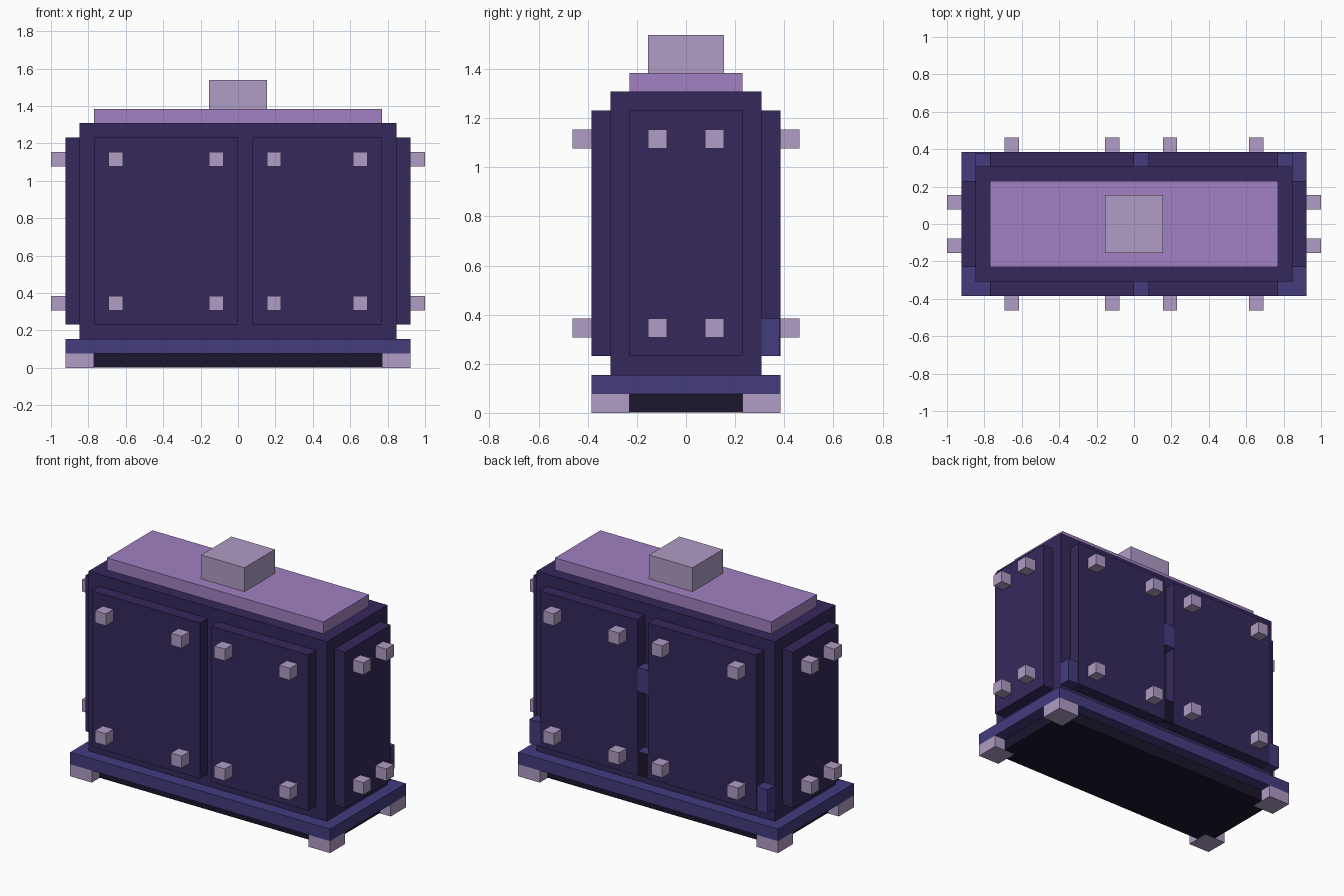
import bpy

if "Cube" in bpy.data.objects:
    bpy.data.objects.remove(bpy.data.objects["Cube"])

U = 1 / 13      # the model sits on a grid of 26 x 12 x 20 units
EPS = 0.03      # tiny inset (in units) that keeps flush faces from flickering


def material(name, rgb):
    m = bpy.data.materials.new(name)
    m.diffuse_color = [(c / 255) ** 2.2 for c in rgb] + [1]
    m.use_nodes = True
    m.node_tree.nodes["Principled BSDF"].inputs["Base Color"].default_value = m.diffuse_color
    return m


BODY = material("dark_purple", (56, 45, 92))
TRIM = material("blue_purple", (69, 62, 125))
BLACK = material("near_black", (33, 27, 48))
LID = material("lilac", (160, 128, 192))
METAL = material("pale_lilac", (174, 155, 195))


def box(name, x, y, z, mat):
    """Box from (low, high) ranges given in grid units."""
    size = [(b - a) * U for a, b in (x, y, z)]
    centre = [(a + b) / 2 * U for a, b in (x, y, z)]
    bpy.ops.mesh.primitive_cube_add(size=1, location=centre)
    ob = bpy.context.object
    ob.name = name
    ob.scale = size
    bpy.ops.object.transform_apply(location=False, rotation=False, scale=True)
    ob.data.materials.append(mat)
    return ob


def span(a, b, sign):
    """Range a..b, mirrored when sign is negative."""
    return (a, b) if sign > 0 else (-b, -a)


# Core stack: plinth, skirt, cabinet, lid and top cap
box("plinth", (-11, 11), (-4, 4), (EPS, 1), BLACK)
box("skirt", (-12, 12), (-5, 5), (1, 2), TRIM)
box("cabinet", (-11, 11), (-4, 4), (2, 17), BODY)
box("lid", (-10, 10), (-3, 3), (17, 18), LID)
box("top_cap", (-2, 2), (-2, 2), (18, 20), METAL)

# Corner feet
for sx in (-1, 1):
    for sy in (-1, 1):
        box("foot", span(10, 12, sx), span(3, 5, sy), (0, 1), METAL)

# Front and back panels with their bolts
for side, s in (("front", -1), ("back", 1)):
    for x in ((-10, 0), (1, 10)):
        box(side + "_panel", x, span(4, 5, s), (3, 16), BODY)
    for x in (-9, -2, 2, 8):
        for z in (4, 14):
            box(side + "_bolt", (x, x + 1), span(5, 6, s), (z, z + 1), METAL)

# End panels with their bolts
for side, s in (("left", -1), ("right", 1)):
    box(side + "_panel", span(11, 12, s), (-3, 3), (3, 16), BODY)
    for y in (-2, 1):
        for z in (4, 14):
            box(side + "_bolt", span(12, 13, s), (y, y + 1), (z, z + 1), METAL)

# Bars behind the back panels, showing in the gap and at the ends
box("back_lower_bar", (-11, 11), (4, 5 - 2 * EPS), (3, 5), TRIM)
box("back_vent", (-9, 9), (4, 5 - EPS), (3, 5), BLACK)
box("back_middle_bar", (-9, 9), (4, 5 - EPS), (10, 12), TRIM)
